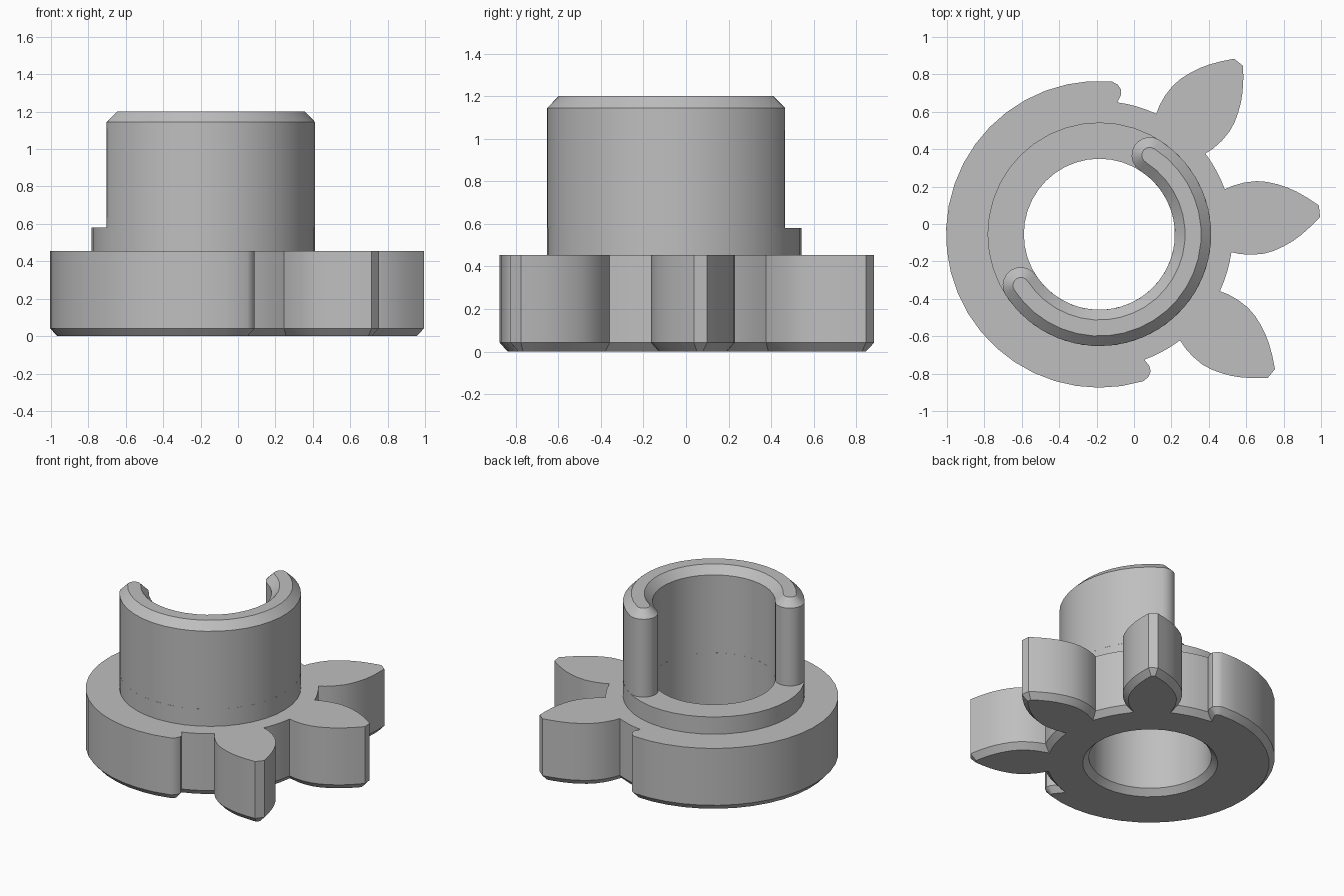
import bpy, bmesh
from math import sin, cos, radians, pi
from mathutils import Vector

default = bpy.data.objects.get("Cube")
if default:
    bpy.data.objects.remove(default)

CENTER = Vector((-0.185, -0.055, 0))
ROOT, DISC, HUB, BORE = 0.712, 0.82, 0.598, 0.404
SEGMENTS = 40

gray = bpy.data.materials.new("plain gray")
gray.use_nodes = True
color = (0.52, 0.52, 0.52, 1)
gray.diffuse_color = color
gray.node_tree.nodes["Principled BSDF"].inputs["Base Color"].default_value = color


def polar(r, degrees):
    return Vector((r * cos(radians(degrees)), r * sin(radians(degrees))))


def arc(r, start, end, count):
    return [polar(r, start + (end - start) * i / count) for i in range(count + 1)]


def circle(r):
    return arc(r, 0, 360, SEGMENTS)[:-1]


def inset(loop, d):
    """Move a counter-clockwise loop inward by d with mitred corners."""
    result = []
    for i, p in enumerate(loop):
        a = (p - loop[i - 1]).normalized()
        b = (loop[(i + 1) % len(loop)] - p).normalized()
        na, nb = Vector((-a.y, a.x)), Vector((-b.y, b.x))
        result.append(p + (na + nb) * (d / max(1 + na.dot(nb), 0.4)))
    return result


def add_ring(bm, loop, z):
    return [bm.verts.new((p.x, p.y, z)) for p in loop]


def wall(bm, low, high):
    n = len(low)
    for i in range(n):
        j = (i + 1) % n
        bm.faces.new((low[i], low[j], high[j], high[i]))


def fill(bm, *rings):
    edges = []
    for ring in rings:
        for i, v in enumerate(ring):
            e = bm.edges.get((ring[i - 1], v)) or bm.edges.new((ring[i - 1], v))
            edges.append(e)
    bmesh.ops.triangle_fill(bm, edges=edges, use_beauty=True)


def finish(bm, name):
    bmesh.ops.recalc_face_normals(bm, faces=bm.faces)
    mesh = bpy.data.meshes.new(name)
    bm.to_mesh(mesh)
    bm.free()
    mesh.materials.append(gray)
    obj = bpy.data.objects.new(name, mesh)
    obj.location = CENTER
    bpy.context.collection.objects.link(obj)
    bpy.ops.object.select_all(action="DESELECT")
    obj.select_set(True)
    bpy.context.view_layer.objects.active = obj
    bpy.ops.object.shade_smooth_by_angle(angle=radians(30))
    return obj


# Outline: a plain raised rim, then three leaf-shaped teeth with root arcs
flank = [(0.692, 0.169), (0.738, 0.184), (0.80, 0.194), (0.865, 0.195), (0.92, 0.185),
         (0.973, 0.167), (1.025, 0.144), (1.073, 0.116), (1.13, 0.075), (1.183, 0.031)]
tooth = [Vector((u, -v)) for u, v in flank] + [Vector((u, v)) for u, v in reversed(flank)]
rim_end = [(0.712, 13.7), (0.754, 14.8), (0.783, 14.5), (0.806, 13.0), (0.82, 10.6)]


def turn(p, degrees):
    d = polar(1, degrees)
    return Vector((p.x * d.x - p.y * d.y, p.x * d.y + p.y * d.x))


FIRST, LAST, HALF = -84, 96, 13.7
outline = [polar(r, LAST - a) for r, a in rim_end]
outline += arc(DISC, LAST - 10.6, FIRST + 360 + 10.6, 24)[1:-1]
outline += [polar(r, FIRST + a) for r, a in reversed(rim_end)]
for angle in (-39, 6, 51):
    outline += arc(ROOT, angle - 45 + HALF, angle - HALF, 4)[1:-1]
    outline += [turn(p, angle) for p in tooth]
outline += arc(ROOT, 51 + HALF, LAST - HALF, 4)[1:-1]

# Toothed base with bottom chamfers, hub step and through bore
bm = bmesh.new()
bottom = add_ring(bm, inset(outline, 0.037), 0)
lower = add_ring(bm, outline, 0.042)
upper = add_ring(bm, outline, 0.455)
step = [add_ring(bm, circle(r), z) for r, z in
        ((HUB, 0.455), (HUB, 0.58), (BORE, 0.58), (BORE, 0.042), (BORE + 0.04, 0))]
wall(bm, bottom, lower)
wall(bm, lower, upper)
for a, b in zip(step, step[1:]):
    wall(bm, a, b)
fill(bm, upper, step[0])
fill(bm, bottom, step[-1])
finish(bm, "toothed_base")

# Partial collar: an arc wall with round ends and a chamfered top
START, END = -147, 57.5
mid, half = (HUB + BORE) / 2, (HUB - BORE) / 2
profile = arc(HUB, START, END, 23)
profile += [polar(mid, END) + polar(half, END + 180 * i / 10) for i in range(1, 10)]
profile += arc(BORE, END, START, 23)
profile += [polar(mid, START) + polar(half, START + 180 + 180 * i / 10) for i in range(1, 10)]
bm = bmesh.new()
rings = [add_ring(bm, profile, 0.58), add_ring(bm, profile, 1.145),
         add_ring(bm, inset(profile, 0.054), 1.2)]
for a, b in zip(rings, rings[1:]):
    wall(bm, a, b)
fill(bm, rings[-1])
finish(bm, "collar_wall")
